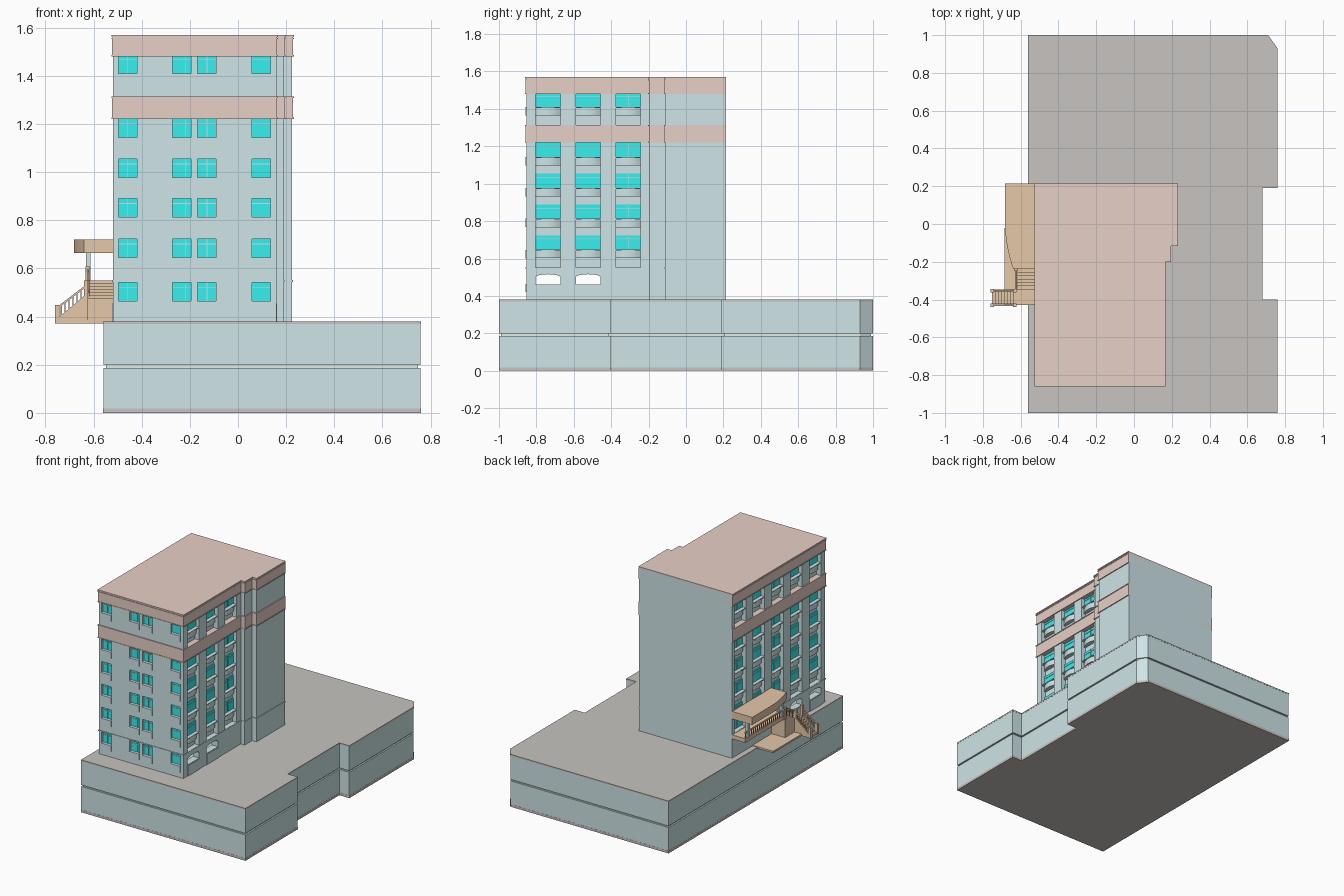
import bpy, bmesh, math
from mathutils import Vector

if "Cube" in bpy.data.objects:
    bpy.data.objects.remove(bpy.data.objects["Cube"])


def material(name, rgb):
    m = bpy.data.materials.new(name)
    m.diffuse_color = (*rgb, 1)
    m.use_nodes = True
    m.node_tree.nodes["Principled BSDF"].inputs["Base Color"].default_value = m.diffuse_color
    return m


TEAL = material("pale_teal", (0.62, 0.78, 0.80))
PINK = material("pink_stone", (0.80, 0.63, 0.57))
GREY = material("grey_slab", (0.57, 0.55, 0.53))
GLASS = material("cyan_glass", (0.04, 0.87, 0.87))
WOOD = material("orange_wood", (0.79, 0.58, 0.40))
STRIP = material("pale_strip", (0.75, 0.85, 0.76))


def add_prism(bm, pts, a, b, axis="z"):
    """Extrude a 2D outline from a to b along x, y or z."""
    put = {"x": lambda p, t: (t, p[0], p[1]), "y": lambda p, t: (p[0], t, p[1]),
           "z": lambda p, t: (p[0], p[1], t)}[axis]
    lo = [bm.verts.new(put(p, a)) for p in pts]
    hi = [bm.verts.new(put(p, b)) for p in pts]
    bm.faces.new(lo)
    bm.faces.new(hi)
    for i in range(len(pts)):
        j = (i + 1) % len(pts)
        bm.faces.new((lo[i], lo[j], hi[j], hi[i]))


def build(name, prisms, mat=None):
    """One object out of several (outline, a, b, axis) prisms."""
    bm = bmesh.new()
    for p in prisms:
        add_prism(bm, *p)
    bmesh.ops.recalc_face_normals(bm, faces=bm.faces)
    me = bpy.data.meshes.new(name)
    bm.to_mesh(me)
    bm.free()
    ob = bpy.data.objects.new(name, me)
    bpy.context.collection.objects.link(ob)
    if mat:
        me.materials.append(mat)
    return ob


def box(x0, x1, y0, y1, z0, z1):
    return ([(x0, y0), (x1, y0), (x1, y1), (x0, y1)], z0, z1, "z")


def cut(ob, cutters):
    for c in cutters:
        m = ob.modifiers.new("cut", "BOOLEAN")
        m.operation, m.solver, m.object = "DIFFERENCE", "EXACT", c
    dg = bpy.context.evaluated_depsgraph_get()
    me = bpy.data.meshes.new_from_object(ob.evaluated_get(dg))
    ob.modifiers.clear()
    ob.data = me
    for c in cutters:
        bpy.data.objects.remove(c)


# podium: notched outline, stacked slabs and walls
def podium(o):
    return [(-.56 + o, -1 + o), (.76 - o, -1 + o), (.76 - o, -.40 - o), (.68 - o, -.40 - o),
            (.68 - o, .19 + o), (.76 - o, .19 + o), (.76 - o, .93), (.71, 1 - o), (-.56 + o, 1 - o)]


build("podium_bottom_slab", [(podium(0), 0, .018, "z")], GREY)
build("podium_walls", [(podium(.001), .018, .187, "z"), (podium(.001), .198, .37, "z")], TEAL)
build("podium_slot", [(podium(.012), .187, .198, "z")], STRIP)
build("podium_roof", [(podium(0), .37, .38, "z")], GREY)


# tower: stepped outline grown by o on all sides but the rear
def tower(o, back=.215):
    return [(-.519 - o, -.853 - o), (.159 + o, -.853 - o), (.159 + o, -.195 - o),
            (.19 + o, -.195 - o), (.19 + o, -.11 - o), (.225 + o, -.11 - o),
            (.225 + o, back), (-.519 - o, back)]


COLS = [-.458, -.233, -.129, .097]                      # front window centres
FRONT_SILLS = [.465, .645, .813, .977, 1.143, 1.41]
SIDE_SILLS = [.648, .813, .978, 1.143, 1.41]
BAYS = [-.738 + .215 * i for i in range(5)]             # side bay centres
SIDES = [(1, .159, BAYS[:3]), (-1, -.519, BAYS)]
WH, HW, BW, DEPTH = .077, .0385, .066, .035


def sbox(s, wall, d0, d1, y0, y1, z0, z1):
    """Box on a side wall, d measured inwards from the wall face."""
    a, b = sorted((wall - s * d0, wall - s * d1))
    return box(a, b, y0, y1, z0, z1)


recess = [box(c - HW, c + HW, -.9, -.833, z, z + WH) for c in COLS for z in FRONT_SILLS]
for s, wall, bays in SIDES:
    for y in bays:
        for z0, z1 in ((.553, 1.2215), (1.314, 1.4815)):
            recess.append(sbox(s, wall, -.03, DEPTH, y - BW, y + BW, z0, z1))


def arch(y):
    top = [(y + BW * math.cos(t), .5 + .016 * math.sin(t))
           for t in [math.pi * i / 8 for i in range(9)]]
    return [(y - BW, .46), (y + BW, .46)] + top


walls = build("tower_walls", [(tower(0), .375, 1.56, "z")], TEAL)
cut(walls, [build("hollow_cutter", [(tower(-.05, .165), .39, 1.53, "z")]),
            build("recess_cutter", recess),
            build("arch_cutter", [(arch(y), -.7, .4, "x") for y in BAYS[:2]])])

# horizontal bands, ribs and roof
build("string_course", [(tower(.004), .544, .552, "z")], TEAL)
build("pink_bands", [(tower(.004), 1.226, 1.308, "z"), (tower(.004), 1.486, 1.552, "z"),
                     (tower(.003), 1.556, 1.562, "z")], PINK)
build("band_ribs", [(tower(.007), a, b, "z") for a, b in
                    ((1.22, 1.226), (1.308, 1.315), (1.48, 1.486), (1.552, 1.557), (1.562, 1.57))], PINK)

# front windows: glass, bars, sills and apron panels
glass, bars, panels = [], [], []
for i, c in enumerate(COLS):
    mull = c if i in (0, 2) else c + (.014 if i == 1 else 0)
    for z in FRONT_SILLS:
        glass.append(box(c - HW, c + HW, -.838, -.832, z, z + WH))
        bars.append(box(c - HW, c + HW, -.841, -.837, z + .055, z + .058))
        if i < 3:
            bars.append(box(mull - .0015, mull + .0015, -.841, -.837, z, z + WH))
        panels.append(box(c - HW, c + HW, -.857, -.85, z - .045, z - .005))
        panels.append(box(c - HW - .002, c + HW + .002, -.859, -.836, z - .005, z))

# side bays: glass, bowed aprons, sills
for s, wall, bays in SIDES:
    floor = wall - s * DEPTH
    for y in bays:
        for k, z in enumerate(SIDE_SILLS):
            door = s < 0 and k == 0 and y > -.2
            z0 = .556 if door else z
            glass.append(sbox(s, wall, .027, .036, y - BW, y + BW, z0, z + WH - .001))
            bars.append(sbox(s, wall, .024, .028, y - BW, y + BW, z + .055, z + .058))
            if y > -.4:
                bars.append(sbox(s, wall, .024, .028, y - .0015, y + .0015, z0, z + WH - .002))
            if door:
                continue
            bow = [(floor, y - BW)]
            for j in range(9):
                u = -1 + j / 4
                bow.append((floor + s * (.012 + .02 * (1 - u * u)), y + u * BW))
            bow.append((floor, y + BW))
            panels.append((bow, z - .046, z - .006, "z"))
            panels.append(sbox(s, wall, .001, DEPTH, y - BW, y + BW, z - .006, z))
    # panels below the ground floor arches
    for y in bays[:2]:
        panels.append(sbox(s, wall, -.004, .004, y - BW, y + BW, .38, .455))
build("window_glass", glass, GLASS)
build("window_bars", bars, TEAL)
build("apron_panels_and_sills", panels, TEAL)

# entrance canopy with a curved outer edge
edge = [(-.682 + .042 * t * t, -.235 * t) for t in [i / 8 for i in range(9)]]
build("entrance_canopy", [([(-.52, .215), (-.682, .215)] + edge + [(-.52, -.235)], .665, .72, "z")], WOOD)
build("canopy_posts", [box(-.632, -.612, y - .01, y + .01, .55, .666) for y in (-.21, .18)], TEAL)

# entrance deck, footing plate and two stair flights round a landing
build("entrance_deck", [box(-.625, -.52, -.24, .215, .52, .55)], WOOD)
build("stair_footing", [box(-.685, -.52, -.43, -.02, .372, .385)], WOOD)
steps = [box(-.64, -.52, -.428, -.345, .372, .475)]
for i in range(7):
    x = -.752 + .016 * i
    steps.append(box(x, -.638, -.424, -.356, .372 + .0001 * i, .388 + .0125 * i))
for i in range(6):
    y = -.347 + .018 * i
    steps.append(box(-.617, -.52, y, -.239, .3721 + .0001 * i, .4875 + .0125 * i))
build("stair_steps", steps, WOOD)

# stringers, newels, sloped rails and balusters
rails = []
for y in (-.43, -.353):
    rails.append(([(-.76, .372), (-.625, .372), (-.625, .485), (-.64, .485), (-.75, .392), (-.76, .392)],
                  y - .005, y + .005, "y"))
    rails.append(([(-.752, .43), (-.63, .523), (-.63, .533), (-.752, .44)], y - .004, y + .004, "y"))
    rails.append(box(-.76, -.742, y - .009, y + .009, .372, .448))
    rails.append(box(-.64, -.622, y - .009, y + .009, .475, .55))
    for i in range(1, 7):
        x = -.751 + .0165 * i
        z = .432 + .762 * (x + .752)
        rails.append(box(x - .0025, x + .0025, y - .0025, y + .0025, z - .05, z))
rails.append(([(-.35, .535), (-.24, .59), (-.24, .6), (-.35, .545)], -.628, -.62, "x"))
rails.append(([(-.35, .372), (-.239, .372), (-.239, .556), (-.35, .485)], -.628, -.617, "x"))
rails.append(box(-.634, -.614, -.249, -.231, .52, .608))
for i in range(1, 6):
    y = -.35 + .0185 * i
    rails.append(box(-.6265, -.6215, y - .0025, y + .0025, .47 + .011 * i, .537 + .5 * (y + .35)))
# deck balustrade
rails.append(box(-.628, -.62, -.24, .215, .587, .596))
for i in range(20):
    y = -.225 + .0228 * i
    rails.append(box(-.6265, -.6215, y - .003, y + .003, .548, .588))
build("stair_and_deck_railings", rails, WOOD)
